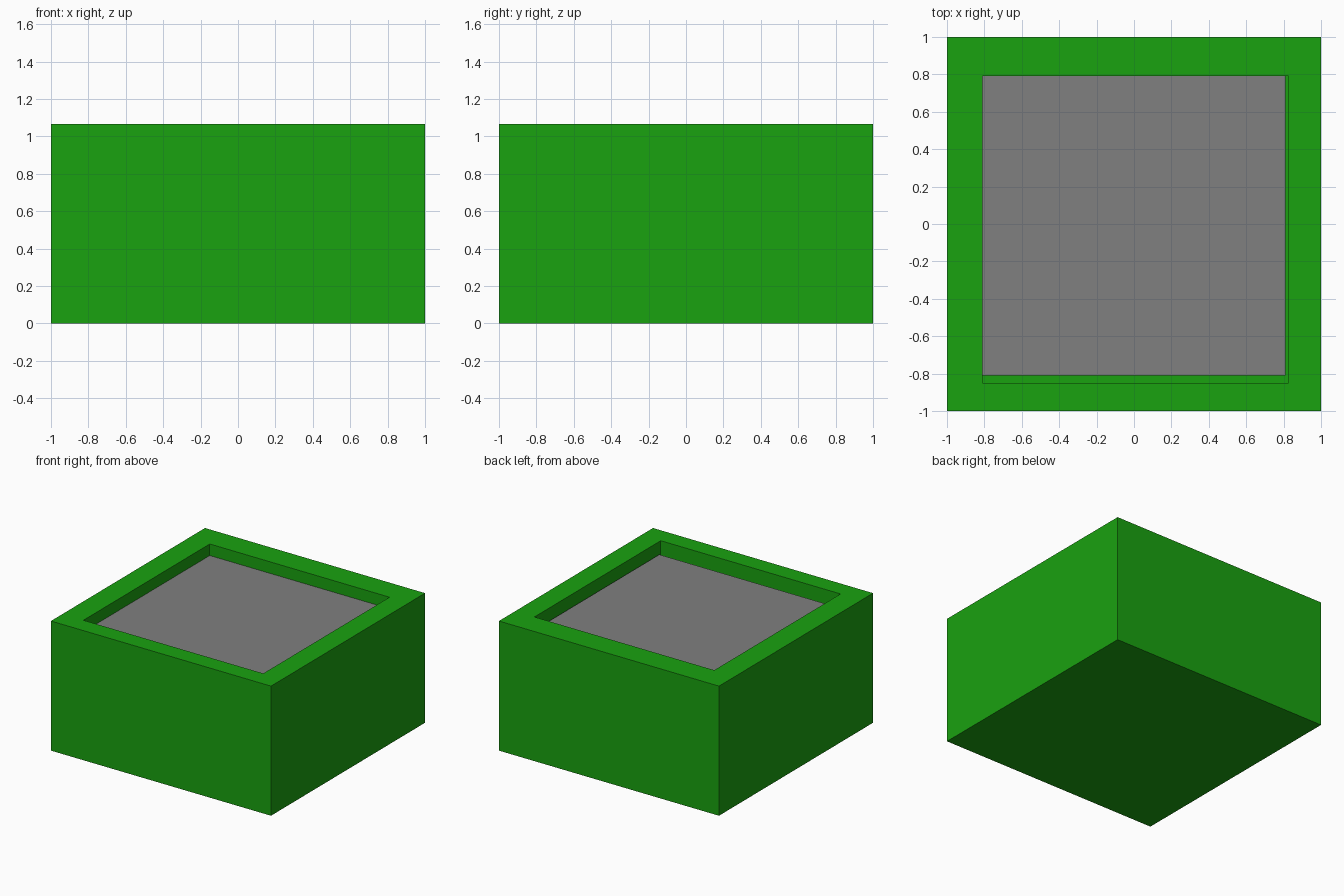
import bpy, bmesh

if "Cube" in bpy.data.objects:
    bpy.data.objects.remove(bpy.data.objects["Cube"])

H = 1.065                                   # overall height
X0, X1, Y0, Y1 = -0.81, 0.825, -0.85, 0.79   # opening, slightly off centre
FLOOR = 0.2                                 # inner floor height


def add_box(bm, x0, x1, y0, y1, z0, z1):
    verts = bmesh.ops.create_cube(bm, size=2)["verts"]
    for v in verts:
        v.co = (x1 if v.co.x > 0 else x0,
                y1 if v.co.y > 0 else y0,
                z1 if v.co.z > 0 else z0)


def make_object(name, bm, color):
    bmesh.ops.recalc_face_normals(bm, faces=bm.faces)
    mesh = bpy.data.meshes.new(name)
    bm.to_mesh(mesh)
    bm.free()
    mat = bpy.data.materials.new(name + "_color")
    mat.diffuse_color = color
    mat.use_nodes = True
    mat.node_tree.nodes["Principled BSDF"].inputs["Base Color"].default_value = mat.diffuse_color
    mesh.materials.append(mat)
    obj = bpy.data.objects.new(name, mesh)
    bpy.context.collection.objects.link(obj)
    return obj


# Planter box: inset the top, fit it to the opening, sink it to the floor
bm = bmesh.new()
add_box(bm, -1, 1, -1, 1, 0, H)
bm.normal_update()
top = max(bm.faces, key=lambda f: f.calc_center_median().z)
bmesh.ops.inset_region(bm, faces=[top], thickness=0.2)
for v in top.verts:
    v.co.x = X1 if v.co.x > 0 else X0
    v.co.y = Y1 if v.co.y > 0 else Y0
floor = bmesh.ops.extrude_discrete_faces(bm, faces=[top])["faces"][0]
for v in floor.verts:
    v.co.z = FLOOR
make_object("planter_box", bm, (0.01, 0.36, 0.005, 1))

# Grey infill panel, its back edge tucked into the wall
bm = bmesh.new()
add_box(bm, -0.81, 0.81, -0.81, 0.81, H - 0.145, H - 0.095)
make_object("infill_panel", bm, (0.215, 0.215, 0.215, 1))
